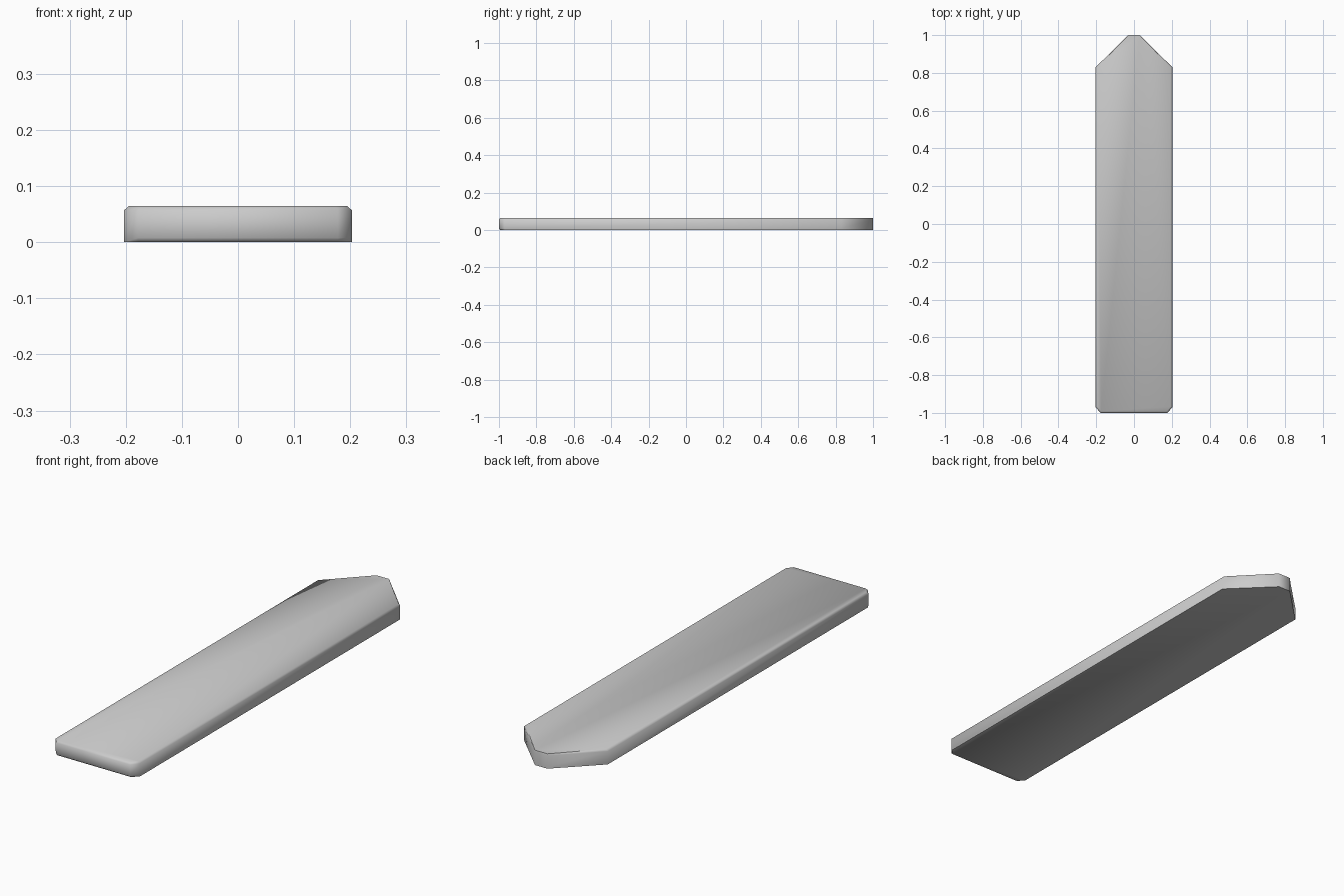
import bpy, bmesh, math

if "Cube" in bpy.data.objects:
    bpy.data.objects.remove(bpy.data.objects["Cube"])


def outline(side, front):
    """Right half of the plank outline, inset at the side and front, then mirrored."""
    half = [(0.178 - side * 0.5, -1 + front), (0.203 - side, -0.97 + front * 0.5),
            (0.203 - side, 0.83), (0.03, 1.0)]
    return half + [(-x, y) for x, y in reversed(half)]


# Stacked outlines: height, side inset, front inset
levels = [(0.0, 0.0, 0.008), (0.008, 0.0, 0.0), (0.057, 0.0, 0.0), (0.065, 0.009, 0.008)]

bm = bmesh.new()
rings = [[bm.verts.new((x, y, z)) for x, y in outline(s, f)] for z, s, f in levels]

# Walls, including the bevelled edges
for low, high in zip(rings, rings[1:]):
    n = len(low)
    for i in range(n):
        j = (i + 1) % n
        bm.faces.new((low[i], low[j], high[j], high[i]))

# Flat underside and top
bm.faces.new(rings[0][::-1])
bm.faces.new(rings[-1])
bmesh.ops.recalc_face_normals(bm, faces=bm.faces[:])

mesh = bpy.data.meshes.new("pointed_plank")
bm.to_mesh(mesh)
bm.free()
plank = bpy.data.objects.new("pointed_plank", mesh)
bpy.context.collection.objects.link(plank)

# Soft bevels, crisp bottom and point
bpy.context.view_layer.objects.active = plank
plank.select_set(True)
bpy.ops.object.shade_smooth_by_angle(angle=math.radians(52))
